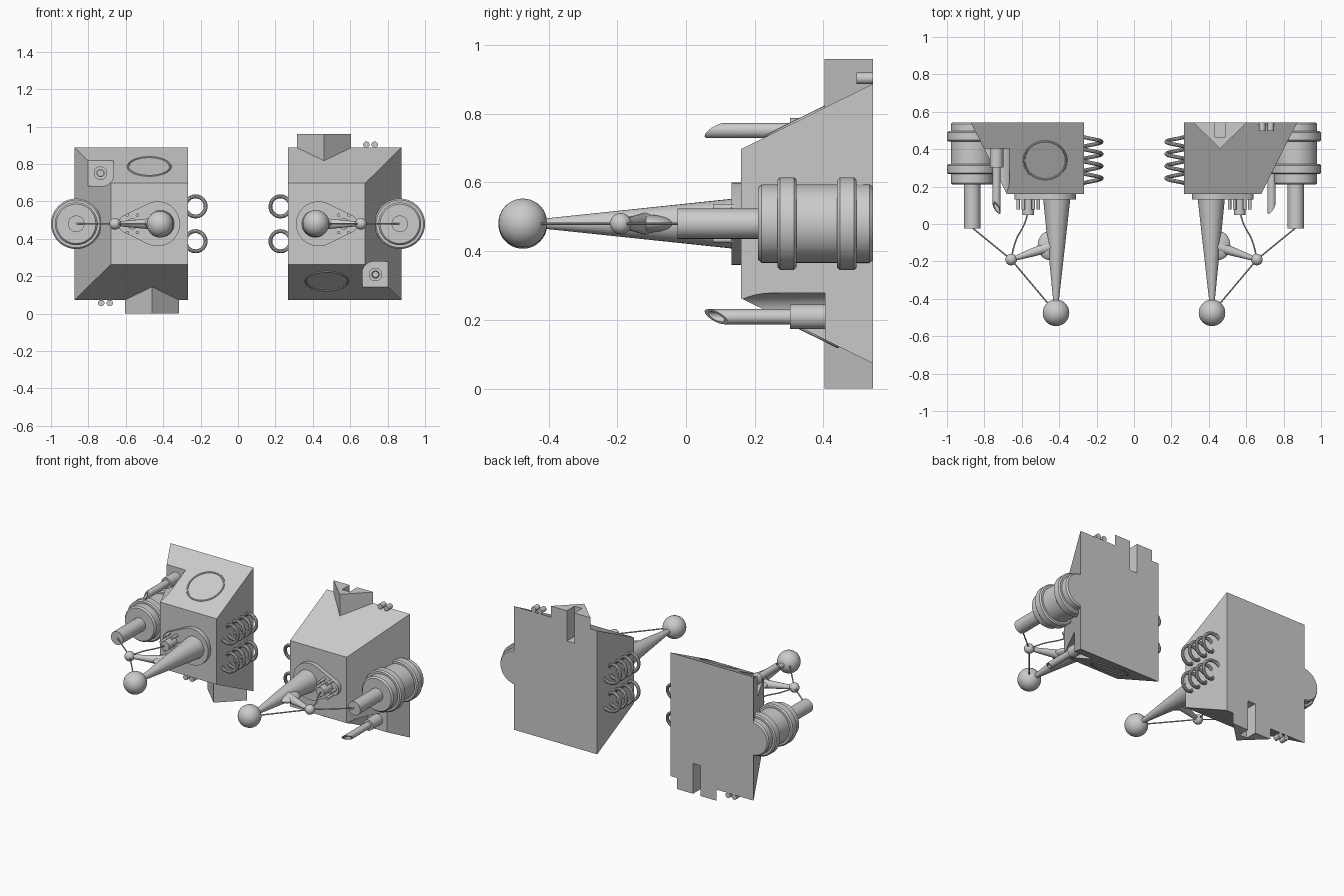
import bpy, bmesh
from math import pi, sin, cos
from mathutils import Matrix, Vector

if "Cube" in bpy.data.objects:
    bpy.data.objects.remove(bpy.data.objects["Cube"])

MID = 0.48          # height of the turning axis shared by both units
parts = []


def finish(name, bm, keep=True):
    bmesh.ops.recalc_face_normals(bm, faces=bm.faces)
    me = bpy.data.meshes.new(name)
    bm.to_mesh(me)
    bm.free()
    ob = bpy.data.objects.new(name, me)
    bpy.context.collection.objects.link(ob)
    if keep:
        parts.append(ob)
    return ob


def hull(name, pts, keep=True):
    bm = bmesh.new()
    for p in pts:
        bm.verts.new(p)
    bmesh.ops.convex_hull(bm, input=bm.verts)
    bmesh.ops.dissolve_limit(bm, angle_limit=0.001, verts=bm.verts, edges=bm.edges)
    return finish(name, bm, keep)


def rod(name, a, b, ra, rb=None, seg=32):
    a, b = Vector(a), Vector(b)
    m = Matrix.Translation((a + b) / 2) @ (b - a).to_track_quat('Z', 'Y').to_matrix().to_4x4()
    bm = bmesh.new()
    bmesh.ops.create_cone(bm, cap_ends=True, segments=seg, radius1=ra,
                          radius2=ra if rb is None else rb, depth=(b - a).length, matrix=m)
    return finish(name, bm)


def ball(name, c, r, scale=(1, 1, 1)):
    bm = bmesh.new()
    bmesh.ops.create_uvsphere(bm, u_segments=32, v_segments=20, radius=r,
                              matrix=Matrix.Translation(c) @ Matrix.Diagonal((*scale, 1)))
    return finish(name, bm)


def lathe(name, prof, x, z, closed=False, seg=48):
    """Turn (radius, y) points around a line along y."""
    bm = bmesh.new()
    vs = [bm.verts.new((x + r, y, z)) for r, y in prof]
    es = [bm.edges.new(p) for p in zip(vs, vs[1:] + (vs[:1] if closed else []))]
    bmesh.ops.spin(bm, geom=vs + es, cent=(x, 0, z), axis=(0, 1, 0), angle=2 * pi, steps=seg)
    bmesh.ops.remove_doubles(bm, verts=bm.verts, dist=1e-5)
    return finish(name, bm)


def tube(name, pts, r, kind='POLY'):
    cu = bpy.data.curves.new(name, 'CURVE')
    cu.dimensions = '3D'
    cu.bevel_depth, cu.bevel_resolution, cu.use_fill_caps = r, 3, True
    sp = cu.splines.new(kind)
    sp.points.add(len(pts) - 1)
    for p, co in zip(sp.points, pts):
        p.co = (*co, 1)
    if kind == 'NURBS':
        sp.use_endpoint_u, sp.order_u = True, 3
    ob = bpy.data.objects.new(name, cu)
    bpy.context.collection.objects.link(ob)
    bpy.context.view_layer.update()
    me = bpy.data.meshes.new_from_object(ob.evaluated_get(bpy.context.evaluated_depsgraph_get()))
    bpy.data.objects.remove(ob)
    out = bpy.data.objects.new(name, me)
    bpy.context.collection.objects.link(out)
    parts.append(out)


def cut(ob, cutter):
    cutter.hide_render = True
    mod = ob.modifiers.new("cut", 'BOOLEAN')
    mod.operation, mod.solver, mod.object = 'DIFFERENCE', 'EXACT', cutter
    bpy.context.view_layer.objects.active = ob
    bpy.ops.object.modifier_apply(modifier=mod.name)


def box(name, x0, x1, y0, y1, z0, z1):
    return hull(name, [(x, y, z) for x in (x0, x1) for y in (y0, y1) for z in (z0, z1)], False)


# Tapered housing, and the wedge on its upper edge
housing = hull("housing", [(x, y, z) for y, x1, z0, z1 in
                           ((0.16, 0.68, 0.263, 0.697), (0.544, 0.873, 0.073, 0.887))
                           for x in (0.267, x1) for z in (z0, z1)])
wedge = hull("edge_wedge", [(x, y, z) for x, y in ((0.315, 0.544), (0.605, 0.544), (0.46, 0.403))
                            for z in (0.78, 0.96)])
slot = box("slot_cutter", 0.432, 0.488, 0.465, 0.6, 0.76, 1.1)
cut(housing, slot)
cut(wedge, slot)

# Rounded notch in the housing corner, holding the side tube
corner = [(0.665 + 0.06 * (1 - cos(i * pi / 16)), 0.278 - 0.06 * (1 - sin(i * pi / 16))) for i in range(9)]
corner += [(1.0, 0.278), (1.0, 0.0), (0.665, 0.0)]
notch = hull("notch_cutter", [(x, y, z) for x, z in corner for y in (0.0, 0.405)], False)
cut(housing, notch)
gx, gz = 0.735, 0.209
rod("side_tube_base", (gx, 0.303, gz), (gx, 0.41, gz), 0.036)
side_tube = lathe("side_tube", [(0.015, 0.03), (0.022, 0.03), (0.022, 0.31), (0.015, 0.31)], gx, gz, True, 32)
n = Vector((1.085, -1, -1.085)).normalized()
bm = bmesh.new()
bmesh.ops.create_cube(bm, size=0.3, matrix=Matrix.Translation(Vector((gx, 0.088, gz)) + n * 0.15)
                      @ n.to_track_quat('Z', 'Y').to_matrix().to_4x4())
slant = finish("slant_cutter", bm, False)
cut(side_tube, slant)
for c in (slot, notch, slant):
    bpy.data.objects.remove(c)

# Ring on the sloping lower face
bm = bmesh.new()
slope = Vector((0, -0.19, -0.384)).normalized()
m = Matrix.Translation((0.475, 0.34, 0.174)) @ slope.to_track_quat('Z', 'X').to_matrix().to_4x4()
rows = [[bm.verts.new(m @ Vector(((0.113 + 0.006 * cos(b)) * cos(a), (0.113 + 0.006 * cos(b)) * sin(a), 0.006 * sin(b))))
         for b in (k * pi / 4 for k in range(8))] for a in (i * pi / 24 for i in range(48))]
for i in range(48):
    for k in range(8):
        bm.faces.new((rows[i][k], rows[i - 1][k], rows[i - 1][k - 1], rows[i][k - 1]))
finish("slope_ring", bm)

# Large side barrel with two bands and a muzzle
prof = [(0, -0.025), (0.044, -0.025), (0.044, 0.21), (0.105, 0.21), (0.114, 0.22)]
for y0, y1 in ((0.266, 0.322), (0.44, 0.497)):
    prof += [(0.114, y0), (0.127, y0), (0.135, y0 + 0.008), (0.135, y1 - 0.008), (0.127, y1), (0.114, y1)]
prof += [(0.114, 0.534), (0.106, 0.544), (0, 0.544)]
lathe("side_barrel", prof, 0.865, MID)

# Front plate, long cone and tip ball
plate = [(0.43 + 0.12 * cos(a), MID + 0.12 * sin(a)) for a in (i * pi / 20 for i in range(40))]
plate += [(0.59 + 0.05 * cos(a), MID + 0.05 * sin(a)) for a in (i * pi / 12 for i in range(24))]
hull("front_plate", [(x, y, z) for x, z in plate for y in (0.132, 0.17)])
rod("long_cone", (0.413, 0.14, MID), (0.417, -0.43, MID), 0.073, 0.013)
ball("tip_ball", (0.417, -0.475, MID + 0.002), 0.071)

# Cluster of small pins on the plate
rod("pin_core", (0.565, 0.048, MID), (0.565, 0.14, MID), 0.03)
for i in range(6):
    a = i * pi / 3
    px, pz = 0.565 + 0.054 * cos(a), MID + 0.054 * sin(a)
    rod("pin", (px, 0.078, pz), (px, 0.14, pz), 0.009, seg=16)

# Side strut with its flange, small ball and wires
joint = (0.657, -0.19, MID)
ball("strut_flange", (0.45, -0.115, MID), 0.065, (1, 1.2, 0.4))
rod("strut", (0.43, -0.115, MID), joint, 0.033, 0.011, 24)
ball("joint_ball", joint, 0.031)
tube("muzzle_wire", [(0.865, -0.02, MID), joint], 0.004)
tube("tip_wire", [joint, (0.43, -0.46, MID)], 0.004)
tube("pin_wire", [(0.57, 0.055, MID), (0.58, 0.0, MID), (0.64, -0.09, MID), joint], 0.004, 'NURBS')

# Coils on the inner wall
for z in (MID - 0.093, MID + 0.093):
    tube("coil", [(0.227 + 0.054 * cos(i * pi / 12), 0.212 + 0.065 * i / 24, z + 0.054 * sin(i * pi / 12))
                  for i in range(97)], 0.0105)

# Pair of small pipes on the upper rear edge
for x in (0.686, 0.731):
    rod("rear_pipe", (x, 0.497, 0.903), (x, 0.544, 0.903), 0.017, seg=20)

# Smooth shading, then the second unit turned half a turn around the y axis
bpy.ops.object.select_all(action='DESELECT')
for ob in parts:
    ob.select_set(True)
bpy.context.view_layer.objects.active = parts[0]
bpy.ops.object.shade_smooth_by_angle(angle=0.55)
turn = Matrix.Translation((0, 0, MID)) @ Matrix.Rotation(pi, 4, 'Y') @ Matrix.Translation((0, 0, -MID))
for ob in parts:
    twin = ob.copy()
    twin.name = "left_" + ob.name
    bpy.context.collection.objects.link(twin)
    twin.matrix_world = turn @ ob.matrix_world
